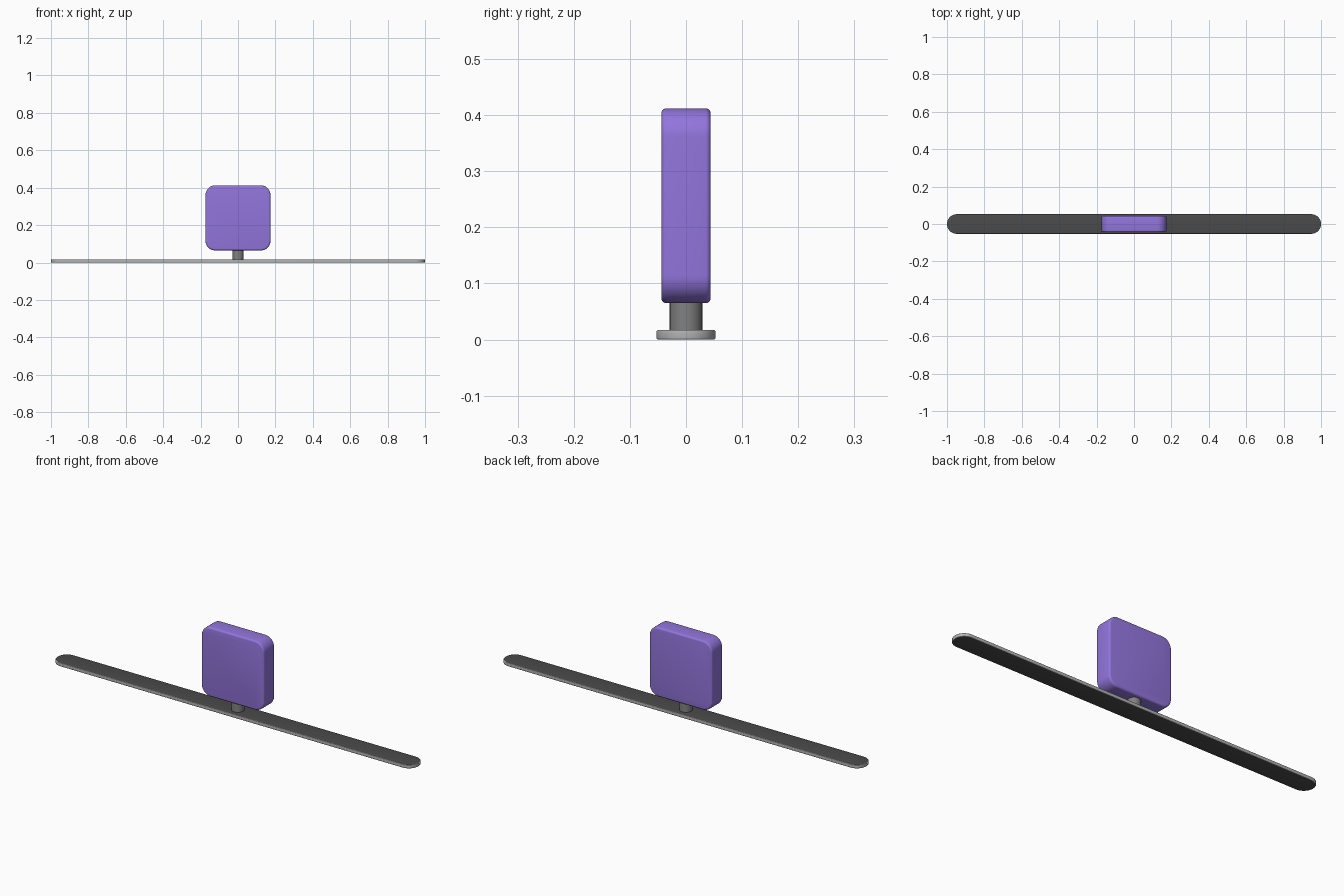
import bpy, bmesh
from math import sin, cos, pi, radians
from mathutils import Matrix

if "Cube" in bpy.data.objects:
    bpy.data.objects.remove(bpy.data.objects["Cube"])


def material(name, color):
    m = bpy.data.materials.new(name)
    m.diffuse_color = (*color, 1)
    m.use_nodes = True
    m.node_tree.nodes["Principled BSDF"].inputs["Base Color"].default_value = m.diffuse_color
    return m


def rounded_slab(name, hx, hy, radius, depth, bevel, mats, seg=12):
    """Rounded rectangle in XY, extruded from z=0 to depth, with softened rims."""
    bm = bmesh.new()
    pts = []
    for i, (sx, sy) in enumerate([(1, 1), (-1, 1), (-1, -1), (1, -1)]):
        for k in range(seg + 1):
            a = i * pi / 2 + k * pi / 2 / seg
            pts.append((sx * (hx - radius) + radius * cos(a),
                        sy * (hy - radius) + radius * sin(a), 0))
    bottom = bm.faces.new([bm.verts.new(p) for p in pts])
    ext = bmesh.ops.extrude_face_region(bm, geom=[bottom], use_keep_orig=True)
    top = [v for v in ext["geom"] if isinstance(v, bmesh.types.BMVert)]
    bmesh.ops.translate(bm, verts=top, vec=(0, 0, depth))
    bmesh.ops.remove_doubles(bm, verts=bm.verts, dist=1e-5)
    bmesh.ops.recalc_face_normals(bm, faces=bm.faces)
    rims = [e for e in bm.edges if abs(e.verts[0].co.z - e.verts[1].co.z) < 1e-6]
    bmesh.ops.bevel(bm, geom=rims, offset=bevel, segments=4, profile=0.5,
                    affect='EDGES')
    # The two large flat faces take the second material, if there is one
    if len(mats) > 1:
        for f in bm.faces:
            if len(f.verts) > 4:
                f.material_index = 1
    return finish(name, bm, mats)


def finish(name, bm, mats):
    me = bpy.data.meshes.new(name)
    bm.to_mesh(me)
    bm.free()
    for m in mats:
        me.materials.append(m)
    ob = bpy.data.objects.new(name, me)
    bpy.context.collection.objects.link(ob)
    bpy.ops.object.select_all(action='DESELECT')
    ob.select_set(True)
    bpy.context.view_layer.objects.active = ob
    bpy.ops.object.shade_smooth_by_angle(angle=radians(35))
    return ob


purple = material("purple", (0.29, 0.18, 0.72))
light = material("light_grey", (0.45, 0.45, 0.45))
grey = material("mid_grey", (0.22, 0.22, 0.22))
dark = material("dark_grey", (0.07, 0.07, 0.07))

# Long flat bar with rounded ends, light rim and dark faces
rounded_slab("base_bar", 1.0, 0.0525, 0.052, 0.017, 0.003, [light, dark])

# Short round stem
bm = bmesh.new()
bmesh.ops.create_cone(bm, cap_ends=True, segments=32, radius1=0.029,
                      radius2=0.029, depth=0.054,
                      matrix=Matrix.Translation((0, 0, 0.042)))
finish("stem", bm, [grey])

# Upright rounded block
block = rounded_slab("block", 0.1735, 0.1735, 0.05, 0.088, 0.009, [purple])
block.rotation_euler = (pi / 2, 0, 0)
block.location = (0, 0.044, 0.2385)
